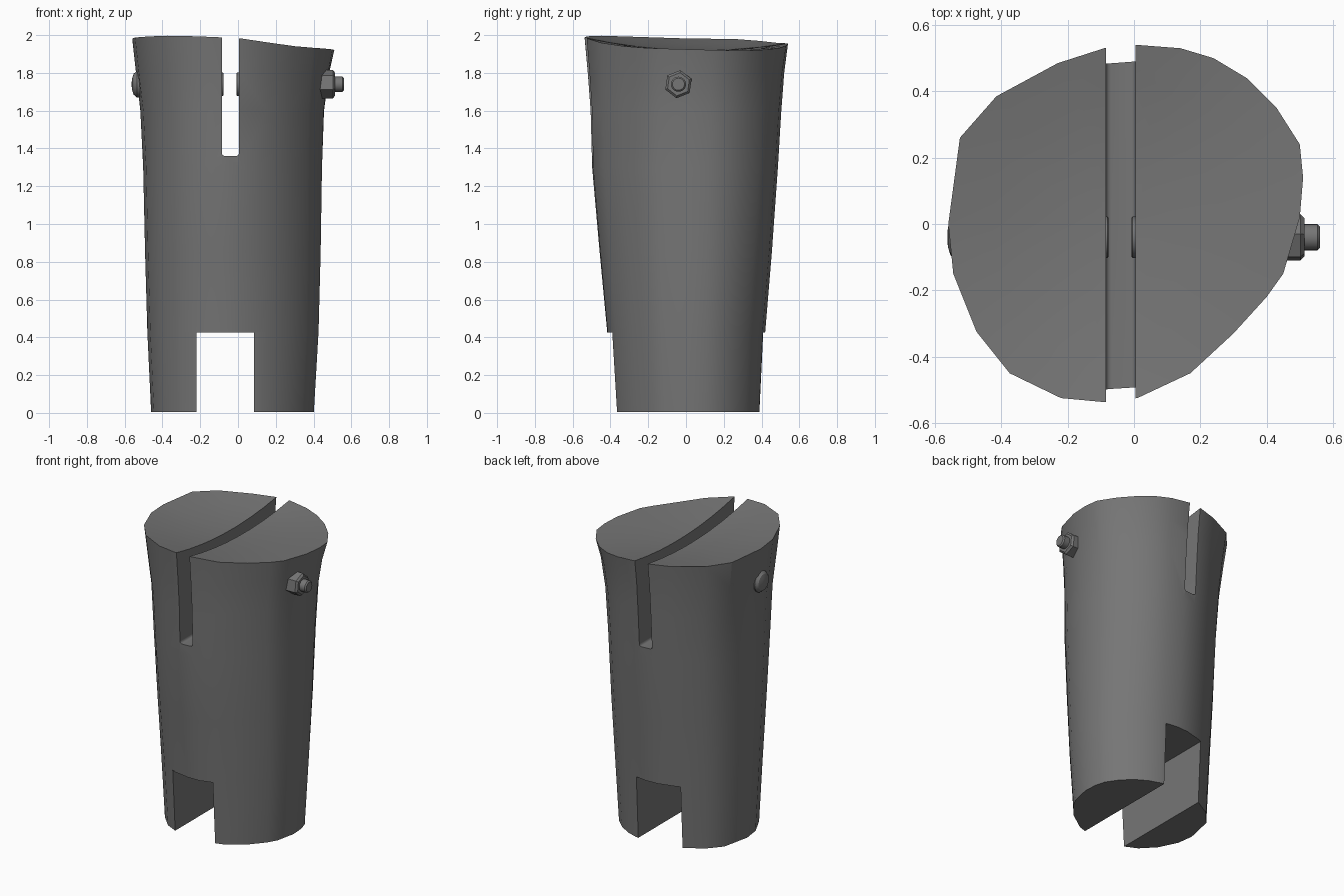
import bpy, bmesh, math
from mathutils import Matrix, Vector

if "Cube" in bpy.data.objects:
    bpy.data.objects.remove(bpy.data.objects["Cube"])

grey = bpy.data.materials.new("dark grey")
grey.use_nodes = True
colour = (0.18, 0.18, 0.18, 1)
grey.diffuse_color = colour
grey.node_tree.nodes["Principled BSDF"].inputs["Base Color"].default_value = colour

BOLT_Y, BOLT_Z = -0.04, 1.74


def make(name, bm):
    bmesh.ops.recalc_face_normals(bm, faces=bm.faces)
    mesh = bpy.data.meshes.new(name)
    bm.to_mesh(mesh)
    bm.free()
    obj = bpy.data.objects.new(name, mesh)
    bpy.context.collection.objects.link(obj)
    mesh.materials.append(grey)
    return obj


def smooth(obj):
    bpy.ops.object.select_all(action="DESELECT")
    obj.select_set(True)
    bpy.context.view_layer.objects.active = obj
    bpy.ops.object.shade_smooth_by_angle(angle=math.radians(32))


def loft(bm, rings):
    """Skin rings of equal length; return the vertex rings."""
    loops = [[bm.verts.new(p) for p in ring] for ring in rings]
    for low, high in zip(loops, loops[1:]):
        for i in range(len(low)):
            j = (i + 1) % len(low)
            bm.faces.new((low[i], low[j], high[j], high[i]))
    return loops


def turned(name, profile, sides, spin=0.0):
    """Part turned about the bolt axis from (x, radius) pairs."""
    bm = bmesh.new()
    rings = []
    for x, r in profile:
        angles = [spin + math.tau * k / sides for k in range(sides)]
        rings.append([(x, BOLT_Y + r * math.sin(a), BOLT_Z + r * math.cos(a)) for a in angles])
    loops = loft(bm, rings)
    bm.faces.new(loops[0])
    bm.faces.new(loops[-1])
    obj = make(name, bm)
    smooth(obj)
    return obj


# Rim outline, wider and more angular on one side
outline = [(-.09, .53), (-.23, .485), (-.415, .385), (-.525, .26), (-.56, 0),
           (-.545, -.15), (-.475, -.325), (-.375, -.45), (-.22, -.525), (-.09, -.537),
           (.01, -.525), (.17, -.45), (.3, -.33), (.4, -.22), (.45, -.15), (.5, .02),
           (.51, .14), (.5, .24), (.43, .35), (.34, .44), (.24, .5), (.14, .53), (.01, .54)]


def top_height(x, y):
    """Gently dished top, higher toward the model's right and front."""
    v = y / 0.53
    if x < 0:
        return 1.92 + 0.05 * v * v - 0.015 * v + 0.06 * (x / 0.55) ** 2
    return 1.92 + max(0.05 - 0.09 * x, 0) * v * v - 0.015 * v + 0.01 * x


def section(z, x0, x1, y0, y1, rounding):
    """Rim outline fitted to new extents and blended toward an ellipse."""
    ring = []
    for x, y in outline:
        uv = Vector(((x + 0.025) / 0.535, y / 0.54))
        uv = uv.lerp(uv.normalized(), rounding)
        ring.append(((x0 + x1) / 2 + uv.x * (x1 - x0) / 2,
                     (y0 + y1) / 2 + uv.y * (y1 - y0) / 2, z))
    return ring


# Tapered body with a dished cap
levels = [(0.005, -.46, .405, -.395, .40, .6), (.43, -.48, .43, -.42, .42, .6),
          (.85, -.492, .442, -.46, .455, .5), (1.3, -.502, .45, -.50, .487, .4),
          (1.6, -.517, .46, -.508, .505, .3), (1.8, -.54, .485, -.523, .52, .15)]
rings = [section(*level) for level in levels]
for s in (1, 0.75, 0.5, 0.25):
    pts = [(-0.03 + (x + 0.03) * s, y * s) for x, y in outline]
    rings.append([(x, y, top_height(x, y)) for x, y in pts])
bm = bmesh.new()
loops = loft(bm, rings)
bm.faces.new(loops[0])
centre = bm.verts.new((-0.03, 0, top_height(-0.03, 0)))
inner = loops[-1]
for i in range(len(inner)):
    bm.faces.new((inner[i], inner[(i + 1) % len(inner)], centre))
bmesh.ops.triangulate(bm, faces=[f for f in bm.faces if f.calc_center_median().z > 1.88])
body = make("body", bm)


# Slots through the body, the upper one with softened floor corners
def cut_slot(x0, x1, z0, z1, soft):
    bm = bmesh.new()
    size = Matrix.Diagonal((x1 - x0, 3, z1 - z0, 1))
    bmesh.ops.create_cube(bm, size=1, matrix=Matrix.Translation(
        ((x0 + x1) / 2, 0, (z0 + z1) / 2)) @ size)
    if soft:
        edges = [e for e in bm.edges
                 if all(v.co.z < z0 + 0.01 for v in e.verts)
                 and abs(e.verts[0].co.y - e.verts[1].co.y) > 1]
        bmesh.ops.bevel(bm, geom=edges, offset=0.015, segments=3, profile=0.5, affect="EDGES")
    cutter = make("slot_cutter", bm)
    cutter.hide_render = True
    mod = body.modifiers.new("slot", "BOOLEAN")
    mod.operation, mod.solver, mod.object = "DIFFERENCE", "EXACT", cutter
    bpy.context.view_layer.objects.active = body
    bpy.ops.object.modifier_apply(modifier=mod.name)
    bpy.data.objects.remove(cutter)


cut_slot(-0.085, 0.005, 1.36, 2.5, True)
cut_slot(-0.22, 0.085, -0.5, 0.425, False)
smooth(body)

# Bolt: domed head, hex nut, threaded end and collars inside the slot
turned("bolt_head", [(-.50, .07), (-.535, .07), (-.553, .055), (-.561, .03), (-.563, .008)], 24)
turned("nut", [(.42, .075), (.502, .075), (.514, .062)], 6, math.radians(8))
turned("bolt_end", [(.42, .04), (.553, .04), (.561, .032)], 20)
turned("slot_collar_right", [(-.10, .062), (-.08, .062), (-.077, .058)], 24)
turned("slot_collar_left", [(.02, .062), (-.005, .062), (-.008, .058)], 24)
